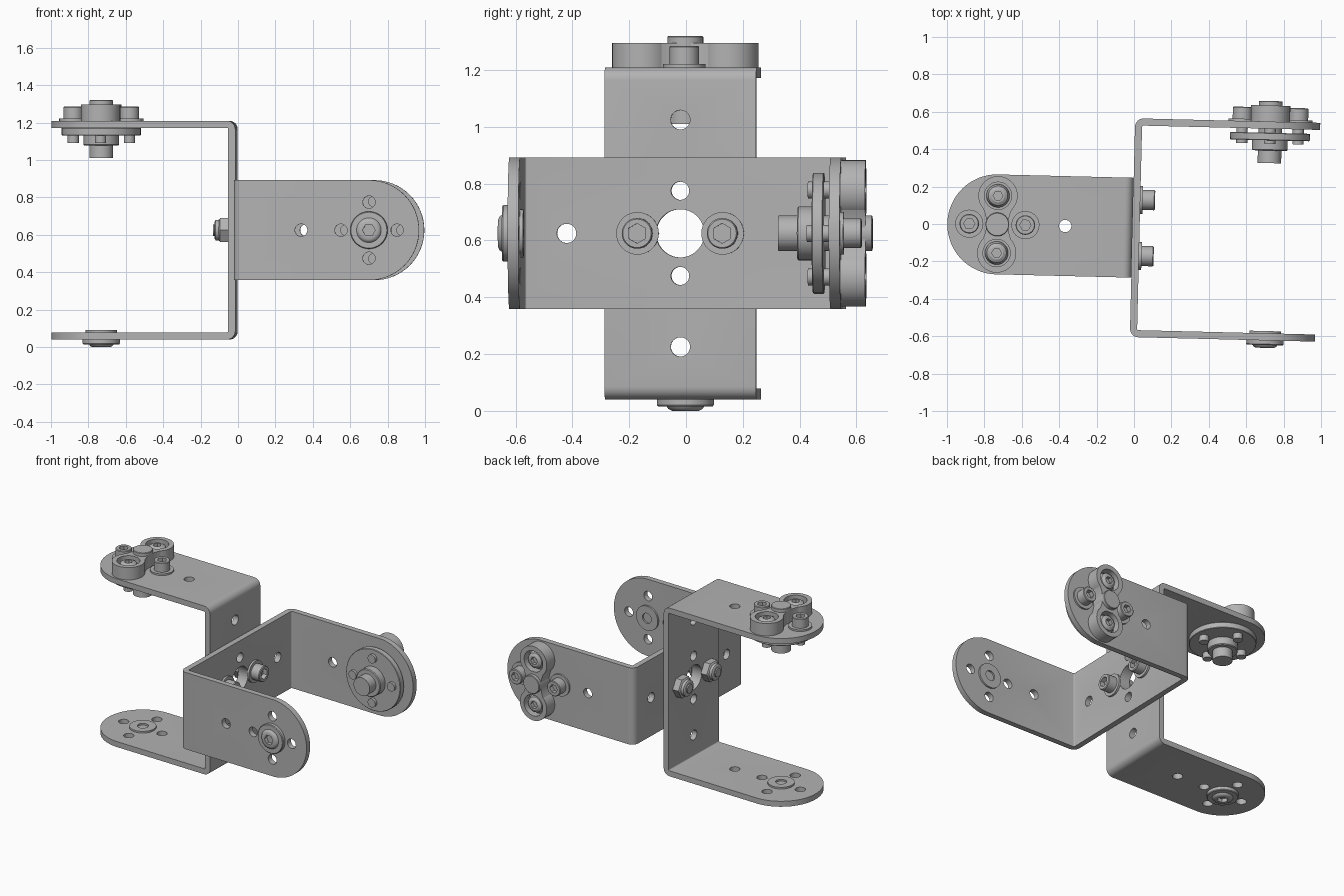
import bpy, bmesh
from math import pi, cos, sin, radians
from mathutils import Matrix, Vector

cube = bpy.data.objects.get("Cube")
if cube:
    bpy.data.objects.remove(cube)

SEG = 36
THICK, HALF_H, HALF_W, REACH = 0.038, 0.585, 0.267, 0.99
HUB = REACH - HALF_W          # hub axis along the arm
PITCH = 0.15                  # hole spacing around a centre
parts = []

metal = bpy.data.materials.new("grey_metal")
metal.use_nodes = True
GREY = (0.45, 0.45, 0.45, 1)
metal.diffuse_color = GREY
metal.node_tree.nodes["Principled BSDF"].inputs["Base Color"].default_value = GREY


def finish(name, bm, matrix, keep=True):
    bmesh.ops.recalc_face_normals(bm, faces=bm.faces)
    mesh = bpy.data.meshes.new(name)
    bm.to_mesh(mesh)
    bm.free()
    mesh.materials.append(metal)
    obj = bpy.data.objects.new(name, mesh)
    bpy.context.collection.objects.link(obj)
    obj.matrix_world = matrix
    if keep:
        parts.append(obj)
    return obj


def add_turned(bm, rings, matrix=Matrix()):
    """Closed solid from rings (radius, height[, True for hexagonal])."""
    loops = []
    for r, z, *hexagonal in rings:
        loop = []
        for i in range(SEG):
            a = 2 * pi * i / SEG
            k = cos(pi / 6) / cos(a % (pi / 3) - pi / 6) if hexagonal else 1
            loop.append(bm.verts.new(matrix @ Vector((r * k * cos(a), r * k * sin(a), z))))
        loops.append(loop)
    for a, b in zip(loops, loops[1:]):
        for i in range(SEG):
            j = (i + 1) % SEG
            bm.faces.new((a[i], a[j], b[j], b[i]))
    bm.faces.new(loops[0])
    bm.faces.new(loops[-1])


def turned(name, rings, matrix):
    bm = bmesh.new()
    add_turned(bm, rings)
    return finish(name, bm, matrix)


def prism(bm, points, offset):
    """Extrude a flat outline along an offset."""
    face = bm.faces.new([bm.verts.new(p) for p in points])
    new = bmesh.ops.extrude_face_region(bm, geom=[face])["geom"]
    bmesh.ops.translate(bm, vec=offset, verts=[v for v in new if isinstance(v, bmesh.types.BMVert)])


def arc(cx, cy, r, start, end, n):
    return [(cx + r * cos(start + (end - start) * i / n),
             cy + r * sin(start + (end - start) * i / n)) for i in range(n + 1)]


def cut(obj, cutter, operation):
    cutter.hide_render = True
    mod = obj.modifiers.new("cut", 'BOOLEAN')
    mod.operation, mod.object, mod.solver = operation, cutter, 'EXACT'
    bpy.context.view_layer.update()
    deps = bpy.context.evaluated_depsgraph_get()
    mesh = bpy.data.meshes.new_from_object(obj.evaluated_get(deps))
    obj.modifiers.clear()
    obj.data = mesh
    bpy.data.objects.remove(cutter)


def bracket(name, frame):
    # Bent U strip
    R = 0.045
    r = R - THICK
    h, t = HALF_H, THICK
    outline = [(REACH, h)] + arc(R, h - R, R, pi / 2, pi, 6)
    outline += arc(R, R - h, R, pi, 1.5 * pi, 6) + [(REACH, -h), (REACH, t - h)]
    outline += arc(R, R - h, r, 1.5 * pi, pi, 4) + arc(R, h - R, r, pi, pi / 2, 4) + [(REACH, h - t)]
    bm = bmesh.new()
    prism(bm, [(x, -HALF_W, z) for x, z in outline], (0, 2 * HALF_W, 0))
    obj = finish(name, bm, frame)

    # Rounded arm ends
    bm = bmesh.new()
    wide = HALF_W + 0.0005
    tip = [(-0.2, -wide)] + arc(HUB, 0, wide, -pi / 2, pi / 2, 32) + [(-0.2, wide)]
    prism(bm, [(x, y, -1) for x, y in tip], (0, 0, 2))
    cut(obj, finish("end_cutter", bm, frame, False), 'INTERSECT')

    # Drilled holes through both arms and through the web
    bm = bmesh.new()
    arm_holes = [(HUB - PITCH, 0), (HUB + PITCH, 0), (HUB, PITCH), (HUB, -PITCH), (0.36, 0)]
    for x, y in arm_holes:
        add_turned(bm, [(0.033, -1), (0.033, 1)], Matrix.Translation((x, y, 0)))
    web_holes = [(0, 0, 0.085), (0, 0.4, 0.034), (0, -0.4, 0.034)]
    web_holes += [(y, z, 0.032) for y, z in ((0, PITCH), (0, -PITCH), (PITCH, 0), (-PITCH, 0))]
    for y, z, rad in web_holes:
        spin = Matrix.Translation((0, y, z)) @ Matrix.Rotation(pi / 2, 4, 'Y')
        add_turned(bm, [(rad, -0.1), (rad, 0.1)], spin)
    cut(obj, finish("hole_cutter", bm, frame, False), 'DIFFERENCE')


def hub_assembly(prefix, frame, drop):
    """Servo hub on one arm; drop is the gap between plate and disc."""
    top = frame @ Matrix.Translation((HUB, 0, HALF_H))
    d = -THICK - drop
    turned(prefix + "_hub_disc", [(0.21, d), (0.213, d - 0.003), (0.213, d - 0.037), (0.21, d - 0.04),
                                  (0.095, d - 0.04), (0.095, d - 0.09), (0.09, d - 0.095),
                                  (0.063, d - 0.095), (0.063, d - 0.162)], top)
    turned(prefix + "_hub_cap", [(0.063, -0.06), (0.063, 0.107), (0.06, 0.11)], top)
    for i, side in enumerate((-1, 1)):
        # Cup with a button screw inside
        cup = top @ Matrix.Translation((0, side * 0.153, 0))
        turned(f"{prefix}_cup_{i}", [(0.105, 0), (0.105, 0.086), (0.073, 0.086), (0.073, 0.035)], cup)
        turned(f"{prefix}_cup_screw_{i}", [(0.03, -0.118), (0.03, 0.03), (0.062, 0.03), (0.062, 0.045),
                                           (0.052, 0.07), (0.035, 0.08), (0.026, 0.08, True),
                                           (0.026, 0.055, True)], cup)
        # Cap screw with washer
        side_hole = top @ Matrix.Translation((side * PITCH, 0, 0))
        turned(f"{prefix}_side_washer_{i}", [(0.075, 0), (0.075, 0.012)], side_hole)
        turned(f"{prefix}_side_screw_{i}", [(0.03, -0.118), (0.03, 0.01), (0.052, 0.01), (0.052, 0.072),
                                            (0.048, 0.076), (0.03, 0.076, True), (0.03, 0.045, True)], side_hole)
    # Waisted neck joining the cups
    ys = [-0.083 + 0.166 * i / 12 for i in range(13)]
    edge = [(0.058 + 2.8 * y * y, y, 0) for y in ys]
    bm = bmesh.new()
    prism(bm, edge + [(-x, y, 0) for x, y, _ in reversed(edge)], (0, 0, 0.086))
    finish(prefix + "_cup_neck", bm, top)


def idle_bushing(name, frame):
    low = frame @ Matrix.Translation((HUB, 0, -HALF_H))
    turned(name, [(0.035, 0.025), (0.035, 0.05), (0.085, 0.05), (0.085, 0), (0.1, 0), (0.1, -0.02),
                  (0.096, -0.025), (0.066, -0.025), (0.06, -0.034), (0.048, -0.04),
                  (0.034, -0.04, True), (0.034, -0.015, True)], low)


# Two identical brackets, back to back and a quarter turn apart
base = (Matrix.Translation((0, -0.02, 0.625)) @ Matrix.Rotation(radians(-1.4), 4, 'Z')
        @ Matrix.Translation((-0.008, 0, 0)))
for name, turn, drop in (("upright", Matrix.Rotation(pi, 4, 'Z'), 0.0),
                         ("level", Matrix.Rotation(-pi / 2, 4, 'X'), 0.022)):
    frame = base @ turn
    bracket(name + "_bracket", frame)
    hub_assembly(name, frame, drop)
    idle_bushing(name + "_idle_bushing", frame)

# Bolts and lock nuts clamping the webs together
for side, y in (("right", -PITCH), ("left", PITCH)):
    axis = base @ Matrix.Translation((0, y, 0)) @ Matrix.Rotation(pi / 2, 4, 'Y')
    turned(side + "_washer", [(0.075, THICK), (0.075, THICK + 0.014)], axis)
    turned(side + "_bolt", [(0.03, -0.121), (0.03, 0.045), (0.054, 0.045), (0.054, 0.112), (0.05, 0.117),
                            (0.035, 0.117, True), (0.035, 0.085, True)], axis)
    nut_axis = axis @ Matrix.Rotation(pi / 6, 4, 'Z')
    turned(side + "_nut", [(0.074, -THICK, True), (0.074, -0.083, True), (0.056, -0.09),
                           (0.054, -0.108), (0.046, -0.113)], nut_axis)

# Smooth round surfaces, keep machined edges sharp
bpy.ops.object.select_all(action='DESELECT')
for obj in parts:
    obj.select_set(True)
bpy.context.view_layer.objects.active = parts[0]
bpy.ops.object.shade_smooth_by_angle(angle=radians(30))
